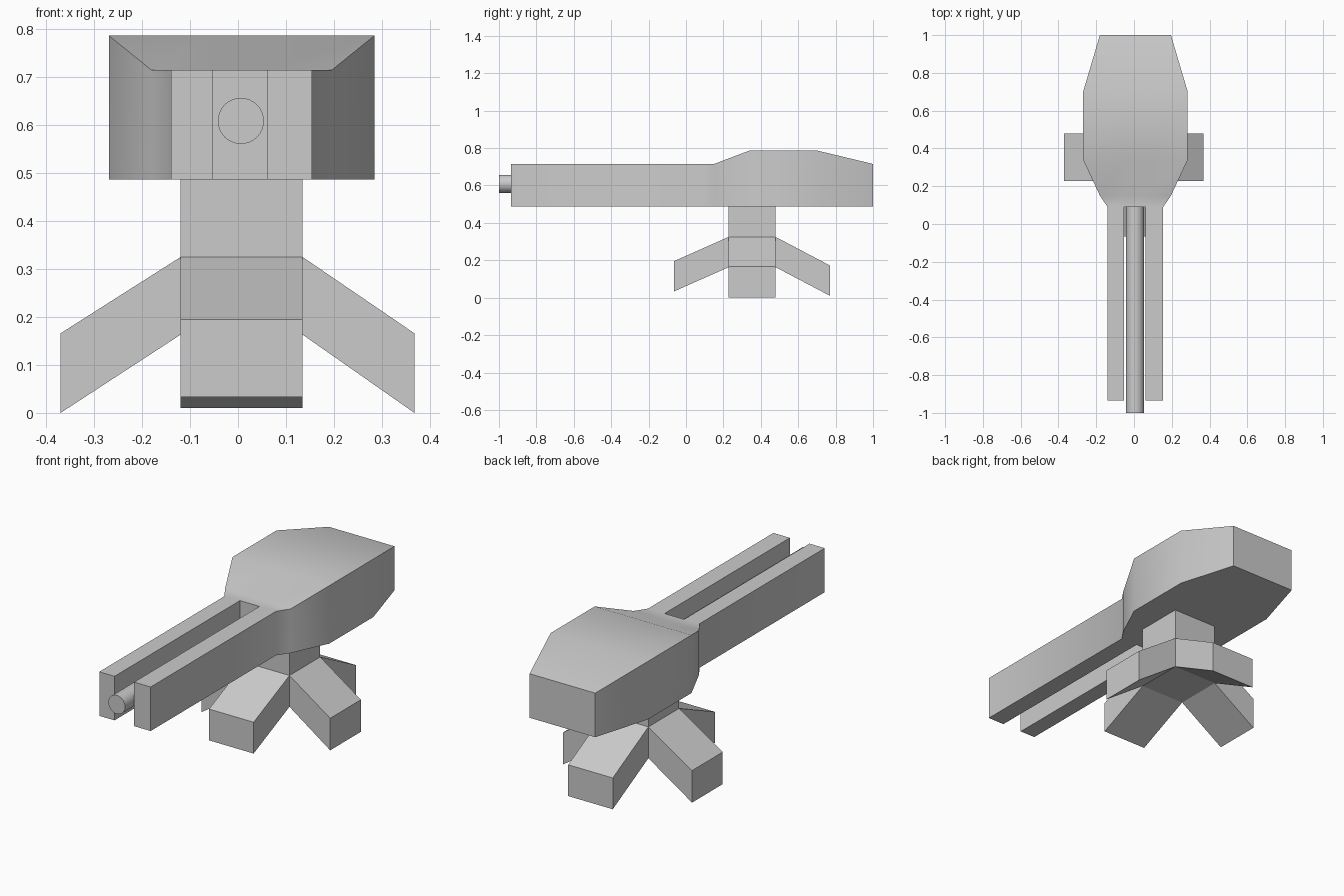
import bpy, bmesh, math

if "Cube" in bpy.data.objects:
    bpy.data.objects.remove(bpy.data.objects["Cube"], do_unlink=True)

grey = bpy.data.materials.new("plain_grey")
grey.use_nodes = True
grey.diffuse_color = (0.6, 0.6, 0.6, 1)
grey.node_tree.nodes["Principled BSDF"].inputs["Base Color"].default_value = (0.6, 0.6, 0.6, 1)


def finish(bm, name, angle=None):
    bmesh.ops.recalc_face_normals(bm, faces=bm.faces)
    mesh = bpy.data.meshes.new(name)
    bm.to_mesh(mesh)
    bm.free()
    mesh.materials.append(grey)
    ob = bpy.data.objects.new(name, mesh)
    bpy.context.collection.objects.link(ob)
    if angle:
        bpy.ops.object.select_all(action='DESELECT')
        ob.select_set(True)
        bpy.context.view_layer.objects.active = ob
        bpy.ops.object.shade_smooth_by_angle(angle=math.radians(angle))
    return ob


# Turret housing with two fork rails: (y, half width, top height)
CX, BASE = 0.0075, 0.487
stations = [(-0.935, 0.147, 0.715), (0.09, 0.147, 0.715), (0.15, 0.188, 0.715),
            (0.34, 0.277, 0.787), (0.70, 0.277, 0.787), (1.0, 0.188, 0.715)]
bm = bmesh.new()
rows = [[bm.verts.new((x, y, BASE)) for x in (CX - h, -0.052, 0.06, CX + h)]
        for y, h, z in stations]
for i in range(len(rows) - 1):
    for c in range(3):
        if i == 0 and c == 1:
            continue  # open slot between the rails
        bm.faces.new((rows[i][c], rows[i][c + 1], rows[i + 1][c + 1], rows[i + 1][c]))
top = bmesh.ops.extrude_face_region(bm, geom=bm.faces[:], use_keep_orig=True)
heights = {round(y, 3): z for y, h, z in stations}
for v in top["geom"]:
    if isinstance(v, bmesh.types.BMVert):
        v.co.z = heights[round(v.co.y, 3)]
finish(bm, "turret_housing", 40)

# Barrel lying in the slot
bm = bmesh.new()
bmesh.ops.create_cone(bm, cap_ends=True, segments=32, radius1=0.048, radius2=0.048, depth=1.09)
barrel = finish(bm, "barrel", 40)
barrel.rotation_euler.x = math.pi / 2
barrel.location = (0.006, -0.455, 0.609)


# Pedestal and four splayed legs
X0, X1, Y0, Y1 = -0.12, 0.135, 0.228, 0.479
HIP_TOP, HIP_LOW = 0.325, 0.163


def block(name, near, far):
    """Join two four-cornered ends into a solid."""
    bm = bmesh.new()
    a, b = [[bm.verts.new(p) for p in end] for end in (near, far)]
    bm.faces.new(a)
    bm.faces.new(b)
    for i in range(4):
        j = (i + 1) % 4
        bm.faces.new((a[i], a[j], b[j], b[i]))
    finish(bm, name)


def across(y, low, high):
    return [(X0, y, low), (X1, y, low), (X1, y, high), (X0, y, high)]


def along(x, low, high):
    return [(x, Y0, low), (x, Y1, low), (x, Y1, high), (x, Y0, high)]


block("pedestal", along(X0, HIP_LOW, BASE), along(X1, HIP_LOW, BASE))
block("front_leg", across(Y0, HIP_LOW, HIP_TOP), across(-0.065, 0.033, 0.195))
block("back_leg", across(Y1, HIP_LOW, HIP_TOP), across(0.77, 0.01, 0.172))
block("right_leg", along(X0, HIP_LOW, HIP_TOP), along(-0.37, 0.0, 0.166))
block("left_leg", along(X1, HIP_LOW, HIP_TOP), along(0.368, 0.0, 0.166))
